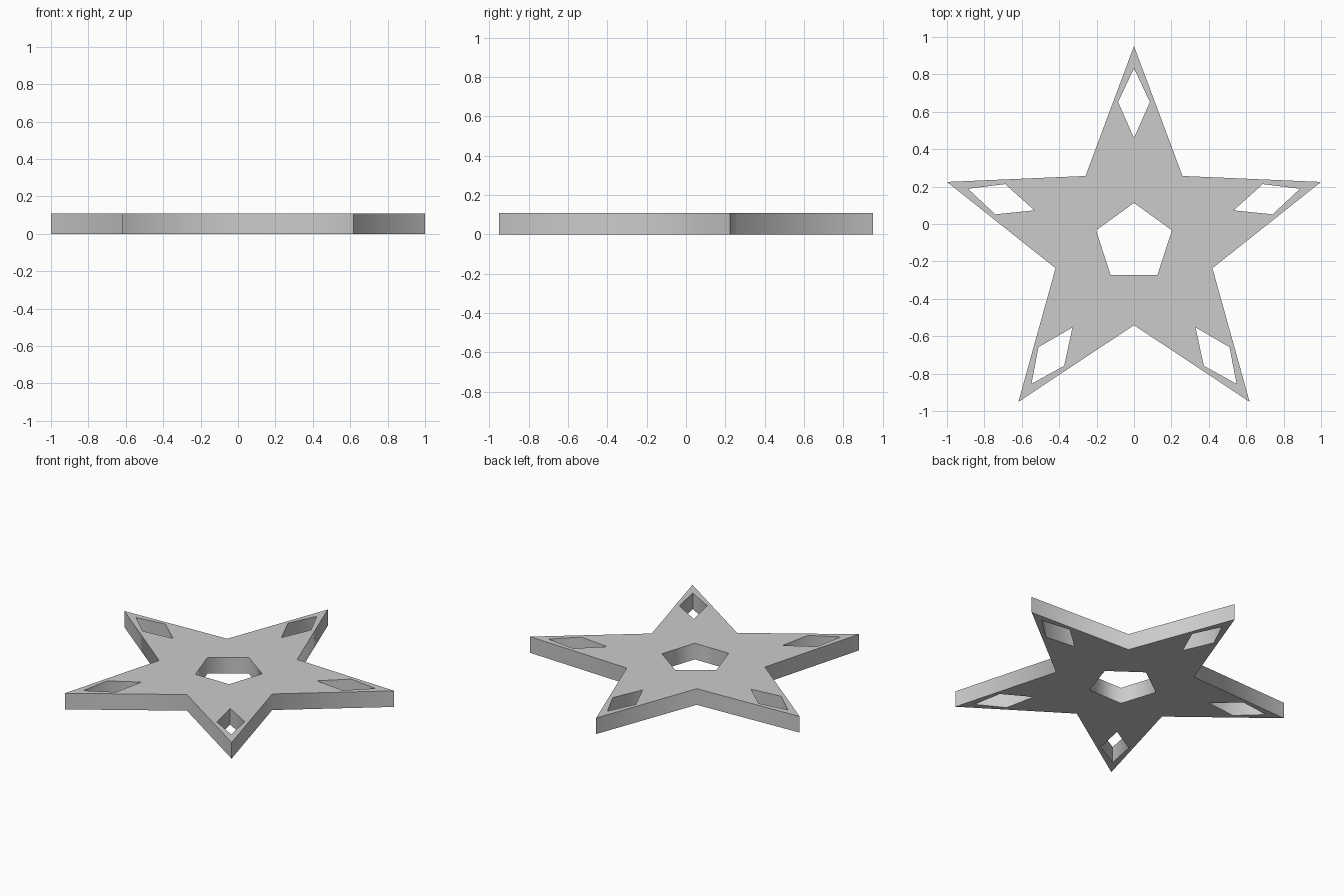
import bpy, bmesh, math

if "Cube" in bpy.data.objects:
    bpy.data.objects.remove(bpy.data.objects["Cube"])

HEIGHT = 0.108
CENTRE_Y = -0.10


def polar(radius, degrees, side=0.0):
    """Point at a radius along a direction, shifted sideways from that direction."""
    a = math.radians(degrees)
    return (radius * math.cos(a) - side * math.sin(a),
            radius * math.sin(a) + side * math.cos(a) + CENTRE_Y)


arms = [90 + 72 * i for i in range(5)]

# Star outline and pentagon centre hole
outline = [p for a in arms for p in (polar(1.0515, a), polar(0.441, a + 36))]
loops = [outline, [polar(0.213, a) for a in arms]]

# Kite-shaped hole in each arm
for a in arms:
    loops.append([polar(0.933, a), polar(0.752, a, 0.085),
                  polar(0.56, a), polar(0.752, a, -0.085)])

# Filled flat profile, extruded to thickness
curve = bpy.data.curves.new("star_profile", 'CURVE')
curve.dimensions = '2D'
curve.fill_mode = 'BOTH'
curve.extrude = HEIGHT / 2
for pts in loops:
    spline = curve.splines.new('POLY')
    spline.points.add(len(pts) - 1)
    for point, (x, y) in zip(spline.points, pts):
        point.co = (x, y, HEIGHT / 2, 1)
    spline.use_cyclic_u = True

star = bpy.data.objects.new("star_plate", curve)
bpy.context.collection.objects.link(star)
star.location.z = HEIGHT / 2
bpy.context.view_layer.objects.active = star
star.select_set(True)
bpy.ops.object.convert(target='MESH')
star = bpy.context.object

# Weld caps to walls and seat the plate on the ground
bm = bmesh.new()
bm.from_mesh(star.data)
bmesh.ops.remove_doubles(bm, verts=bm.verts, dist=0.0005)
bmesh.ops.recalc_face_normals(bm, faces=bm.faces)
low = min(v.co.z for v in bm.verts)
for v in bm.verts:
    v.co.z -= low
bm.to_mesh(star.data)
bm.free()
star.location.z = 0

# Soft notches, sharp rims and tips
bpy.ops.object.shade_smooth_by_angle(angle=math.radians(80))
